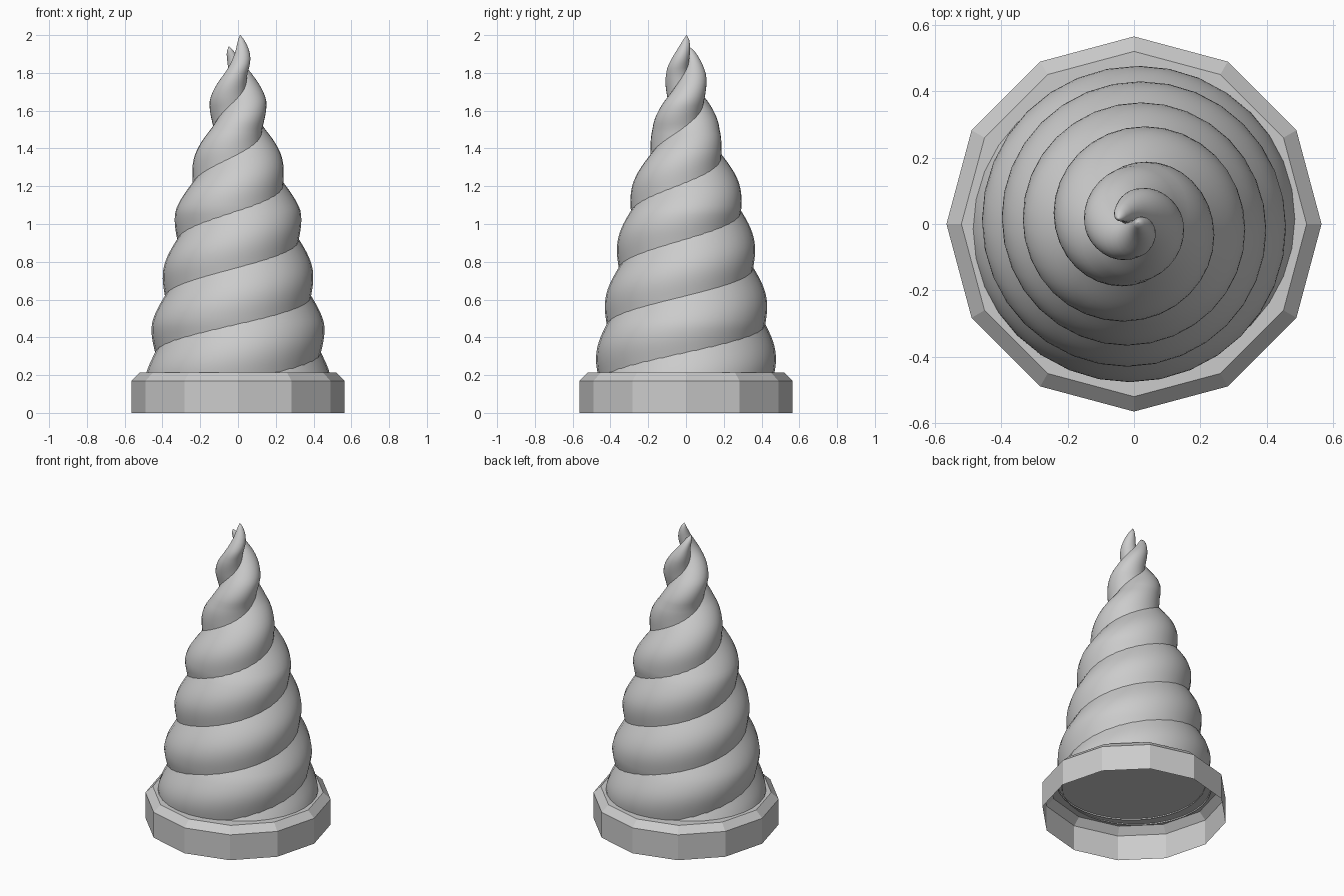
import bpy, bmesh, math

cube = bpy.data.objects.get("Cube")
if cube:
    bpy.data.objects.remove(cube, do_unlink=True)

GREY = (0.6, 0.6, 0.6, 1.0)
mat = bpy.data.materials.new("plain_grey")
mat.use_nodes = True
mat.diffuse_color = GREY
mat.node_tree.nodes["Principled BSDF"].inputs["Base Color"].default_value = GREY


def lerp_keys(keys, z):
    """Value at height z along a list of (height, value) keys."""
    for (z0, v0), (z1, v1) in zip(keys, keys[1:]):
        if z <= z1:
            return v0 + (v1 - v0) * max(0, z - z0) / (z1 - z0)
    return keys[-1][1]


def loft(name, rings, sides, cap_top=False):
    """Skin a stack of horizontal circles given as (x, y, z, radius)."""
    bm = bmesh.new()
    rows = []
    for x, y, z, r in rings:
        angles = [math.tau * i / sides for i in range(sides)]
        rows.append([bm.verts.new((x + r * math.cos(a), y + r * math.sin(a), z))
                     for a in angles])
    for low, high in zip(rows, rows[1:]):
        for i in range(sides):
            j = (i + 1) % sides
            bm.faces.new((low[i], low[j], high[j], high[i]))
    if cap_top:
        bm.faces.new(rows[-1])
    mesh = bpy.data.meshes.new(name)
    bm.to_mesh(mesh)
    bm.free()
    obj = bpy.data.objects.new(name, mesh)
    bpy.context.collection.objects.link(obj)
    mesh.materials.append(mat)
    return obj


# Twelve-sided base: thin open shell with a chamfer and a flat lid
loft("base", [(0, 0, 0, 0.565), (0, 0, 0.17, 0.565), (0, 0, 0.213, 0.52)],
     12, cap_top=True)

# Horn: two tapered strands twisting around each other
BOTTOM, HALF_TURN = 0.205, 0.3
TAPER = [(0.2, 0.455), (0.31, 0.44), (0.47, 0.42), (0.62, 0.387), (0.77, 0.356),
         (0.92, 0.322), (1.07, 0.292), (1.22, 0.24), (1.37, 0.187), (1.5, 0.136),
         (1.65, 0.105), (1.8, 0.06)]
TALL_TIP = [(1.88, 0.046), (1.94, 0.03), (1.98, 0.014), (2.0, 0.001)]
SHORT_TIP = [(1.86, 0.037), (1.91, 0.021), (1.935, 0.009), (1.94, 0.001)]
OFFSET = [(0.2, 0.035), (1.4, 0.04), (1.65, 0.046), (1.82, 0.045)]


def strand(name, phase, tip, end_offset, steps=72):
    radius_keys = TAPER + tip
    top = tip[-1][0]
    offset_keys = OFFSET + [(top, end_offset)]
    rings = []
    for i in range(steps + 1):
        z = BOTTOM + (top - BOTTOM) * i / steps
        a = math.pi * (z - 0.62) / HALF_TURN + math.pi / 2 + phase
        c = lerp_keys(offset_keys, z)
        rings.append((c * math.cos(a), c * math.sin(a), z, lerp_keys(radius_keys, z)))
    obj = loft(name, rings, 32, cap_top=True)
    for poly in obj.data.polygons:
        poly.use_smooth = True
    return obj


strand("tall_horn_strand", math.pi, TALL_TIP, 0.012)
strand("short_horn_strand", 0, SHORT_TIP, 0.05)
